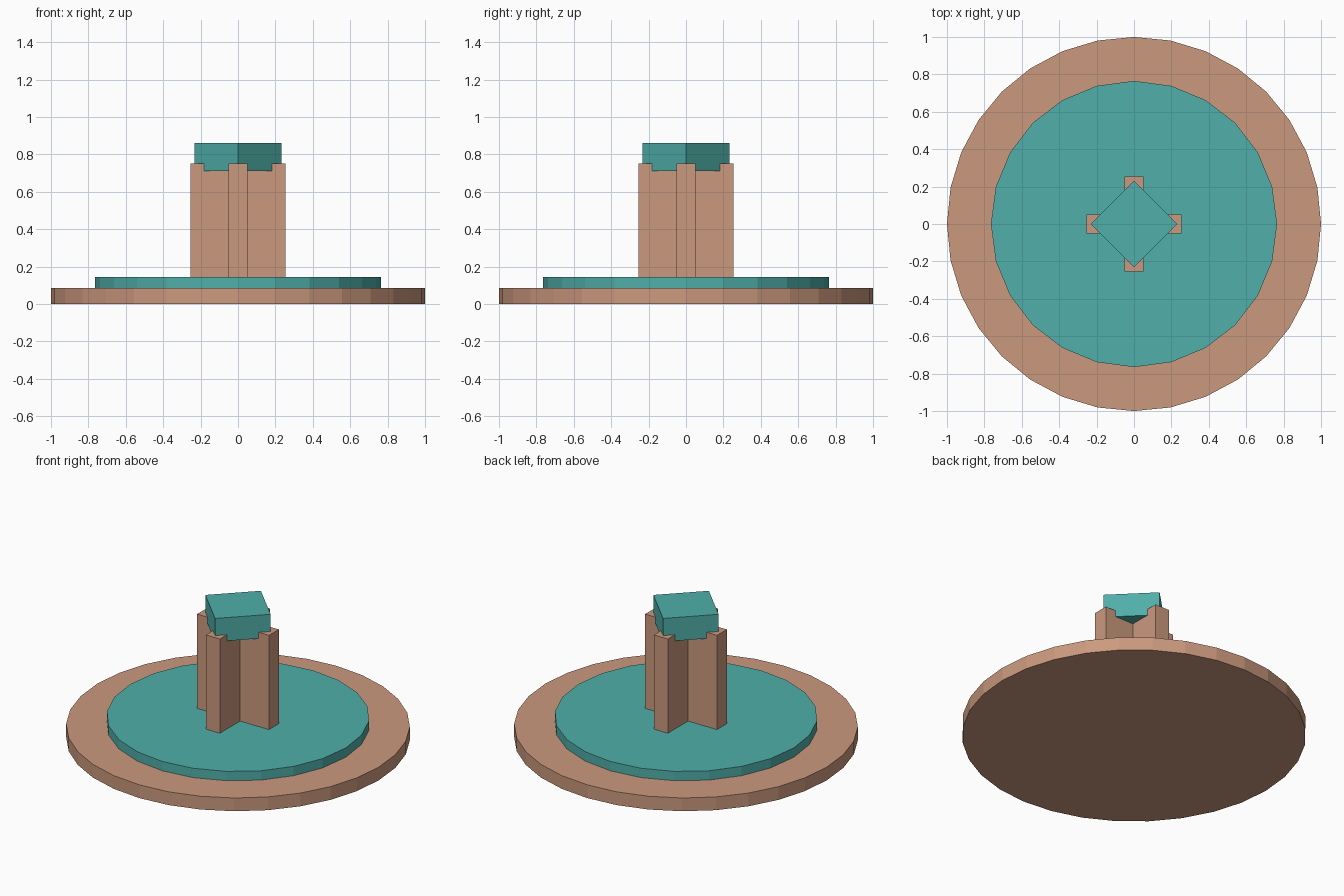
import bpy
import bmesh
import math
from mathutils import Matrix

if "Cube" in bpy.data.objects:
    bpy.data.objects.remove(bpy.data.objects["Cube"])


def material(name, rgb):
    mat = bpy.data.materials.new(name)
    mat.diffuse_color = (*rgb, 1.0)
    mat.use_nodes = True
    mat.node_tree.nodes["Principled BSDF"].inputs["Base Color"].default_value = mat.diffuse_color
    return mat


TAN = material("tan", (0.597, 0.319, 0.209))
TEAL = material("teal", (0.08, 0.43, 0.40))


def add_object(name, bm, mat):
    bmesh.ops.recalc_face_normals(bm, faces=bm.faces)
    mesh = bpy.data.meshes.new(name)
    bm.to_mesh(mesh)
    bm.free()
    mesh.materials.append(mat)
    obj = bpy.data.objects.new(name, mesh)
    bpy.context.collection.objects.link(obj)
    return obj


def disc(name, sides, radius, z0, z1, mat):
    """Upright prism with a corner on the x axis."""
    outline = [(radius * math.cos(math.tau * i / sides),
                radius * math.sin(math.tau * i / sides)) for i in range(sides)]
    return prism(name, outline, z0, z1, mat)


def prism(name, outline, z0, z1, mat):
    bm = bmesh.new()
    face = bm.faces.new([bm.verts.new((x, y, z0)) for x, y in outline])
    ext = bmesh.ops.extrude_face_region(bm, geom=[face], use_keep_orig=True)
    top = [v for v in ext["geom"] if isinstance(v, bmesh.types.BMVert)]
    bmesh.ops.translate(bm, verts=top, vec=(0, 0, z1 - z0))
    return add_object(name, bm, mat)


# Stepped round base
disc("base_plate", 32, 1.0, 0.0, 0.085, TAN)
disc("upper_plate", 24, 0.765, 0.085, 0.145, TEAL)

# Plus-shaped pillar: one arm's corners turned four times
ARM, HALF = 0.255, 0.05
cross = []
for k in range(4):
    turn = Matrix.Rotation(k * math.pi / 2, 2)
    for corner in ((ARM, -HALF), (ARM, HALF), (HALF, HALF)):
        x, y = corner
        cross.append((turn[0][0] * x + turn[0][1] * y,
                      turn[1][0] * x + turn[1][1] * y))
prism("cross_pillar", cross, 0.145, 0.75, TAN)

# Diamond block sunk into the pillar top
disc("diamond_cap", 4, 0.232, 0.71, 0.86, TEAL)
